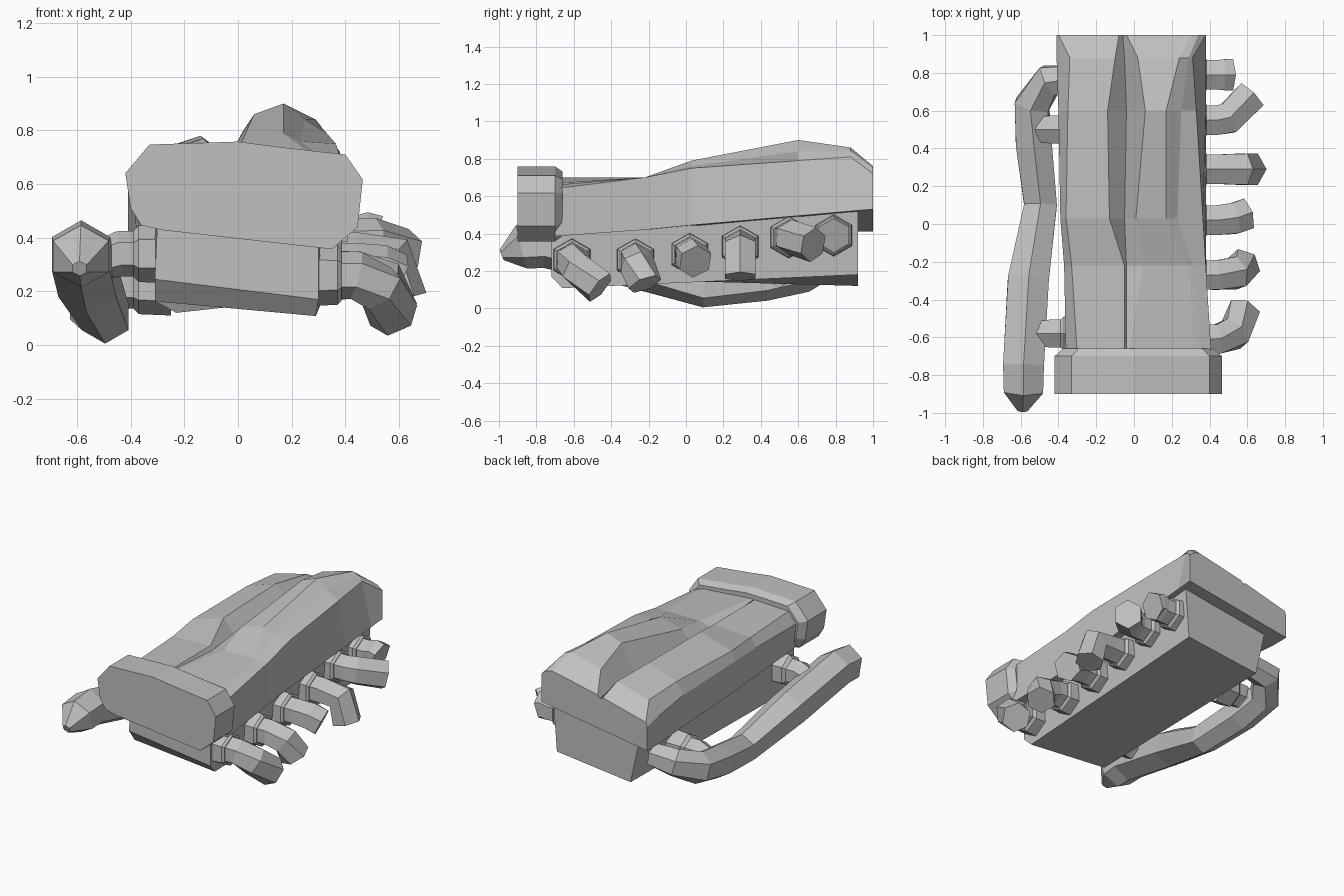
import bpy, bmesh
from math import cos, sin, tau
from mathutils import Vector

cube = bpy.data.objects.get("Cube")
if cube:
    bpy.data.objects.remove(cube, do_unlink=True)

metal = bpy.data.materials.new("plain_grey")
metal.use_nodes = True
grey = (0.53, 0.53, 0.53, 1)
metal.diffuse_color = grey
metal.node_tree.nodes["Principled BSDF"].inputs["Base Color"].default_value = grey


def skin(name, rings):
    """Bridge matching rings of points and cap both ends."""
    bm = bmesh.new()
    rows = [[bm.verts.new(p) for p in ring] for ring in rings]
    n = len(rows[0])
    for a, b in zip(rows, rows[1:]):
        for i in range(n):
            j = (i + 1) % n
            bm.faces.new((a[i], a[j], b[j], b[i]))
    bm.faces.new(rows[0])
    bm.faces.new(rows[-1])
    bmesh.ops.recalc_face_normals(bm, faces=bm.faces)
    mesh = bpy.data.meshes.new(name)
    bm.to_mesh(mesh)
    bm.free()
    mesh.materials.append(metal)
    obj = bpy.data.objects.new(name, mesh)
    bpy.context.collection.objects.link(obj)
    return obj


def loft(name, sections):
    """Loft (x, z) sections placed along y."""
    return skin(name, [[(x, y, z) for x, z in pts] for y, pts in sections])


def tube(name, path, sides=6):
    """Faceted pipe through (x, y, z, radius) points."""
    centres = [Vector(p[:3]) for p in path]
    rings = []
    for i, c in enumerate(centres):
        back = (c - centres[i - 1]).normalized() if i else Vector()
        ahead = (centres[i + 1] - c).normalized() if i + 1 < len(path) else Vector()
        t = (back + ahead).normalized()
        ref = Vector((0, 0, 1))
        u = (ref - t * ref.dot(t)).normalized()
        v = t.cross(u)
        r = path[i][3]
        rings.append([c + r * (u * cos(tau * k / sides) + v * sin(tau * k / sides))
                      for k in range(sides)])
    return skin(name, rings)


# Twisted upper cover with two humps and a narrow groove between them
loft("upper_cover", [
    (-0.70, [(-.34, .45), (-.36, .62), (-.30, .69), (-.05, .70), (-.04, .70),
             (-.03, .70), (.32, .67), (.36, .66), (.41, .64), (.41, .385)]),
    (-0.22, [(-.37, .44), (-.37, .63), (-.33, .69), (-.05, .70), (-.04, .67),
             (.05, .70), (.29, .70), (.31, .70), (.38, .70), (.38, .42)]),
    (0.03, [(-.38, .43), (-.39, .64), (-.36, .70), (-.13, .77), (-.05, .68),
            (.01, .75), (.17, .79), (.23, .76), (.365, .75), (.38, .445)]),
    (0.60, [(-.40, .42), (-.40, .63), (-.35, .71), (-.14, .78), (-.04, .69),
            (.06, .86), (.17, .90), (.25, .84), (.33, .79), (.38, .495)]),
    (0.88, [(-.41, .41), (-.41, .60), (-.34, .69), (-.10, .75), (-.05, .67),
            (.02, .80), (.24, .86), (.29, .84), (.31, .81), (.38, .52)]),
    (1.00, [(-.41, .41), (-.41, .57), (-.40, .60), (-.08, .68), (-.06, .67),
            (-.04, .69), (.30, .76), (.34, .75), (.38, .72), (.38, .53)]),
])

# Front collar, chamfered towards the cover
rim = [(-.42, .64), (-.33, .747), (0, .758), (.17, .736), (.40, .71), (.465, .617),
       (.446, .44), (.35, .357), (-.28, .428), (-.36, .446), (-.40, .51)]
shrunk = [(.02 + (x - .02) * .9, .58 + (z - .58) * .85) for x, z in rim]
loft("front_collar", [(-0.90, rim), (-0.70, rim), (-0.66, shrunk)])

# Lower block, with its side top running up to the edge of the cover
loft("lower_block", [
    (-0.72, [(-.30, .46), (-.31, .245), (.30, .17), (.30, .42)]),
    (-0.66, [(-.31, .48), (-.31, .163), (.29, .108), (.31, .46)]),
    (0.92, [(-.31, .48), (-.23, .12), (.32, .18), (.35, .56)]),
])

# Six bent outlets on the left side: base (y, z), then bend and tip points
outlets = [
    (-.61, .26, [(.53, -.58, .21), (.58, -.46, .11)]),
    (-.27, .26, [(.54, -.26, .23), (.58, -.22, .13)]),
    (.02, .29, [(.53, .03, .28), (.59, .05, .25)]),
    (.29, .33, [(.57, .29, .32), (.61, .29, .17)]),
    (.55, .38, [(.50, .56, .38), (.62, .68, .34)]),
    (.79, .39, [(.48, .79, .40), (.51, .79, .39)]),
]
for n, (y, z, bends) in enumerate(outlets, 1):
    tube(f"outlet_flange_{n}", [(.27, y, z, .115), (.37, y, z, .11), (.385, y, z, .095)])
    tube(f"outlet_pipe_{n}", [(.36, y, z, .09), (.44, y, z, .09)]
         + [(*p, .095) for p in bends])

# Long side pipe that dips low and rises to a tapered front end
tube("side_pipe", [
    (-.30, .77, .27, .08), (-.45, .76, .25, .095), (-.54, .63, .19, .105),
    (-.53, .42, .15, .11), (-.495, .10, .105, .10), (-.56, -.30, .24, .125),
    (-.585, -.75, .34, .125), (-.585, -.88, .33, .12), (-.59, -.985, .285, .03),
])

# Short links from the block to the side pipe
for name, y, z in (("front_link", -.58, .34), ("rear_link", .50, .22)):
    tube(name + "_flange", [(-.25, y, z, .11), (-.37, y, z, .105), (-.39, y, z, .085)])
    tube(name, [(-.36, y, z, .085), (-.44, y, z, .085), (-.50, y, z - .02, .075)])
